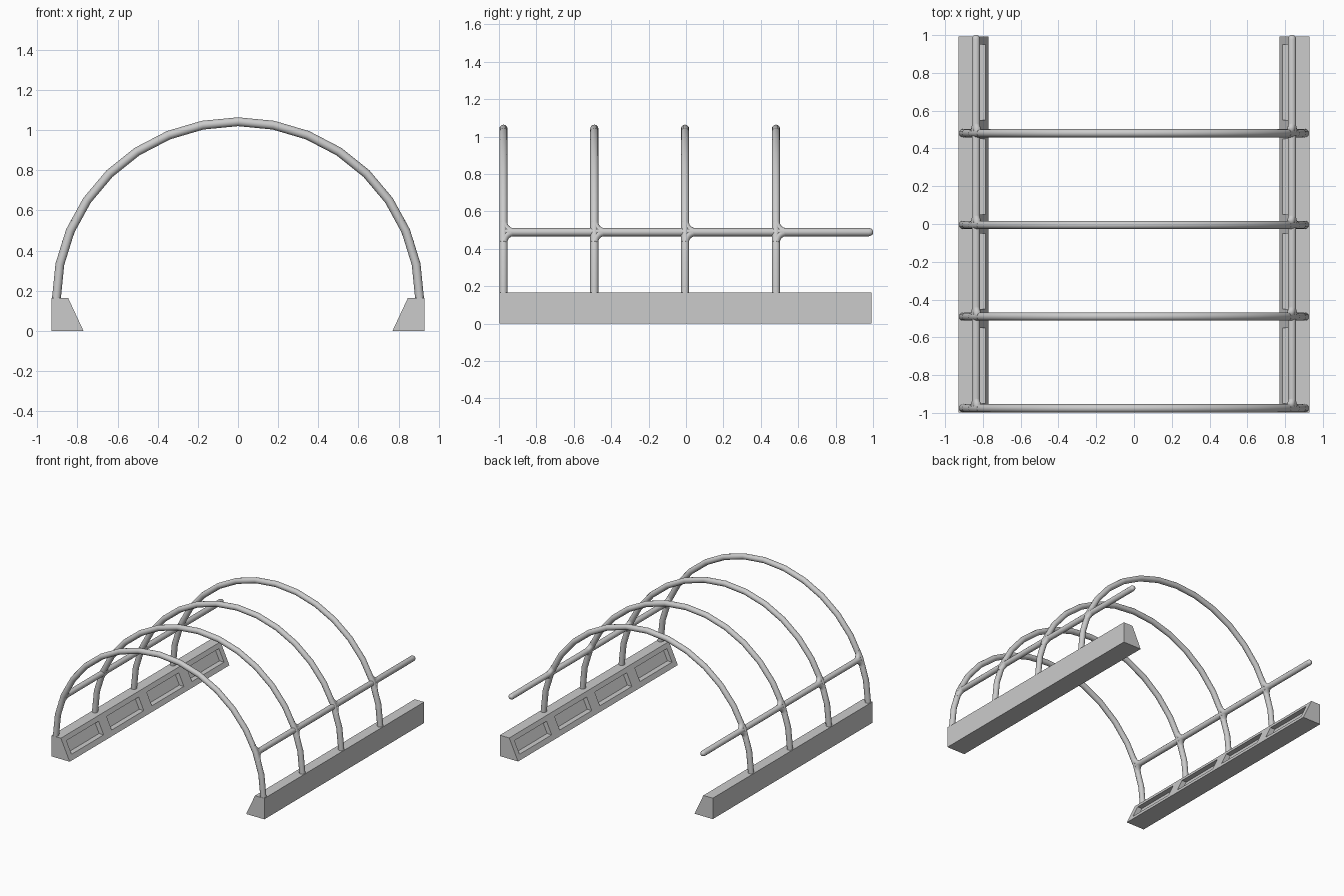
import bpy
import bmesh
from math import sin, cos, pi
from mathutils import Vector

if "Cube" in bpy.data.objects:
    bpy.data.objects.remove(bpy.data.objects["Cube"])

TUBE_R = 0.022
ARCH_Y = [-0.976, -0.490, -0.005, 0.481]
A, B, Z0 = 0.905, 0.882, 0.16       # arch half width, rise, spring height
RAIL_Z = 0.489


def tube(name, pts, radii=None):
    """Round smooth tube along a polyline, converted to a mesh."""
    cu = bpy.data.curves.new(name, 'CURVE')
    cu.dimensions = '3D'
    cu.bevel_depth = TUBE_R
    cu.bevel_resolution = 4
    cu.use_fill_caps = True
    sp = cu.splines.new('POLY')
    sp.points.add(len(pts) - 1)
    for i, p in enumerate(pts):
        sp.points[i].co = (*p, 1)
        sp.points[i].radius = radii[i] if radii else 1
    ob = bpy.data.objects.new(name, cu)
    bpy.context.collection.objects.link(ob)
    bpy.ops.object.select_all(action='DESELECT')
    ob.select_set(True)
    bpy.context.view_layer.objects.active = ob
    bpy.ops.object.convert(target='MESH')
    bpy.ops.object.shade_smooth_by_angle(angle=pi / 4)
    return ob


def base_beam(name, side):
    """Wedge-section beam with four pockets in its sloped inner face."""
    low, high = Vector((0.77, 0, 0)), Vector((0.847, 0, 0.165))
    prof = [Vector((0.929, 0, 0)), low, low.lerp(high, 0.22),
            low.lerp(high, 0.8), high, Vector((0.929, 0, 0.165))]
    ys = [-0.998]
    for c in (-0.75, -0.25, 0.25, 0.75):
        ys += [c - 0.2, c + 0.2]
    ys.append(0.993)
    bm = bmesh.new()
    rings = [[bm.verts.new((side * p.x, y, p.z)) for p in prof] for y in ys]
    n = len(prof)
    for j in range(len(ys) - 1):
        for i in range(n):
            k = (i + 1) % n
            quad = [rings[j][i], rings[j][k], rings[j + 1][k], rings[j + 1][i]]
            if i == 2 and j % 2 == 1:
                # pocket: walls and floor
                inner = [bm.verts.new(v.co + Vector((side * 0.04, 0, 0))) for v in quad]
                for a in range(4):
                    b = (a + 1) % 4
                    bm.faces.new((quad[a], quad[b], inner[b], inner[a]))
                bm.faces.new(inner)
            else:
                bm.faces.new(quad)
    bm.faces.new(rings[0])
    bm.faces.new(rings[-1])
    bmesh.ops.recalc_face_normals(bm, faces=bm.faces)
    me = bpy.data.meshes.new(name)
    bm.to_mesh(me)
    bm.free()
    bpy.context.collection.objects.link(bpy.data.objects.new(name, me))


# Hoops
for n, y in enumerate(ARCH_Y):
    pts = [(-A * cos(pi * i / 16), y, Z0 + B * sin(pi * i / 16)) for i in range(17)]
    tube(f"hoop_{n + 1}", pts)

# Side rails, base beams and the curved fillets where rails meet hoops
s = (RAIL_Z - Z0) / B
rail_x = A * (1 - s * s) ** 0.5 - 0.003
BEND = 0.06
for side, label in ((-1, "left"), (1, "right")):
    base_beam(f"{label}_base_beam", side)
    x = side * rail_x
    tube(f"{label}_side_rail",
         [(x, yy, RAIL_Z) for yy in (ARCH_Y[0], 0.978, 0.990, 0.997, 1.0)],
         [1, 1, 0.85, 0.6, 0.25])
    tangent = Vector((-side * A * s, 0, B * (1 - s * s) ** 0.5)).normalized()
    for n, y in enumerate(ARCH_Y):
        for d, part in ((1, "upper"), (-1, "lower")):
            pts = []
            for i in range(7):
                t = pi / 2 * i / 6
                p = Vector((x, y + BEND * (1 - cos(t)), RAIL_Z))
                pts.append(p + tangent * d * BEND * (1 - sin(t)))
            tube(f"{label}_{part}_fillet_{n + 1}", pts, [0.93] * 7)
